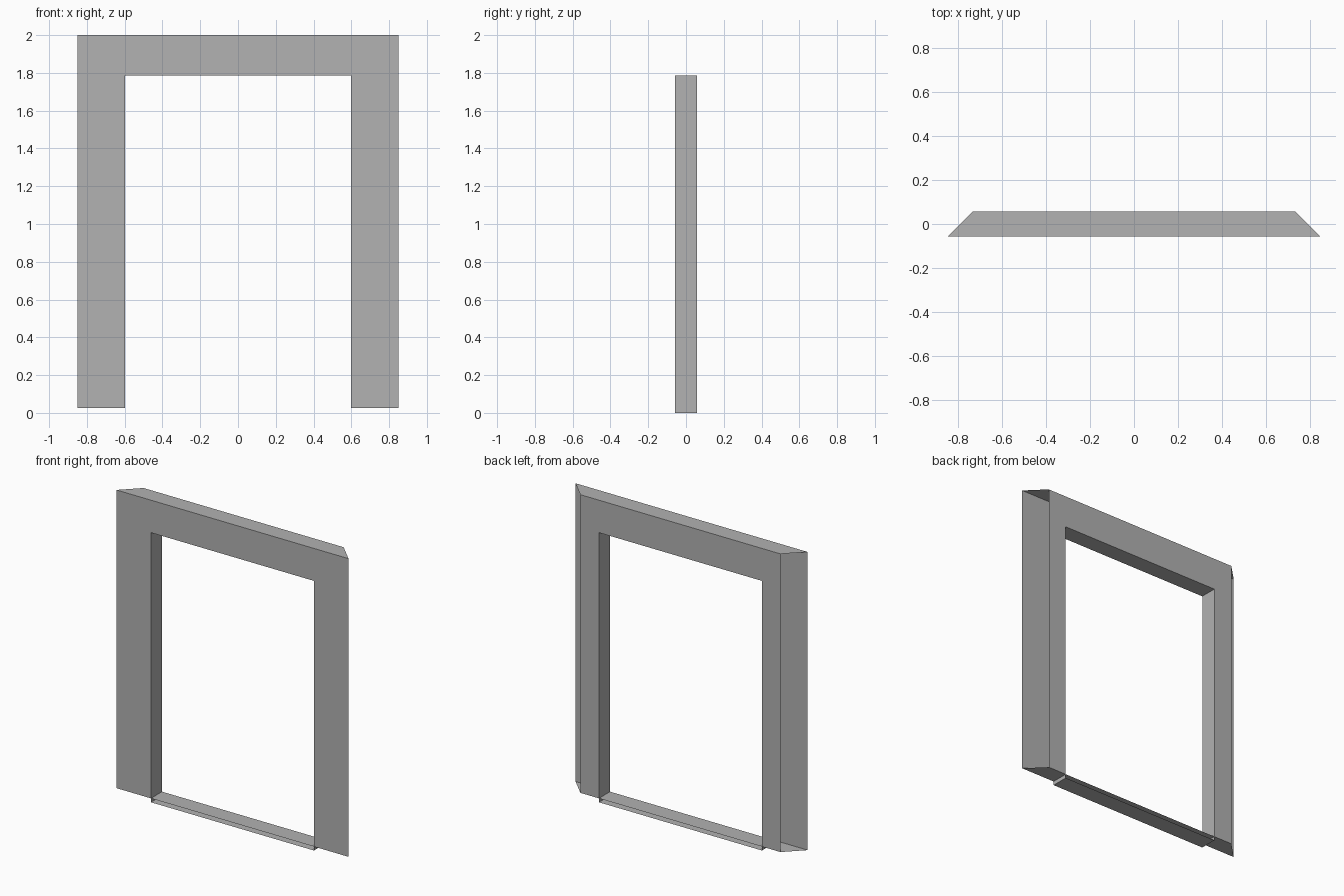
import bpy
import bmesh

if "Cube" in bpy.data.objects:
    bpy.data.objects.remove(bpy.data.objects["Cube"], do_unlink=True)

# Overall sizes
FRONT_HALF, BACK_HALF = 0.85, 0.733   # outer half widths; the ends are mitred
OPEN_HALF, OPEN_TOP = 0.597, 1.785    # doorway
DEPTH = 0.058                         # half thickness
BASE, TOP = 0.026, 2.0                # casing bottom and top

grey = bpy.data.materials.new("mid grey")
grey.use_nodes = True
colour = (0.445, 0.445, 0.445, 1.0)
grey.diffuse_color = colour
grey.node_tree.nodes["Principled BSDF"].inputs["Base Color"].default_value = colour


def sheet(name, polygons):
    """Thin open surface made from a few polygons."""
    bm = bmesh.new()
    for points in polygons:
        bm.faces.new([bm.verts.new(p) for p in points])
    bmesh.ops.remove_doubles(bm, verts=bm.verts, dist=1e-5)
    mesh = bpy.data.meshes.new(name)
    bm.to_mesh(mesh)
    bm.free()
    mesh.materials.append(grey)
    obj = bpy.data.objects.new(name, mesh)
    bpy.context.collection.objects.link(obj)
    return obj


def casing(half, y):
    """Two posts and a header, facing the front."""
    posts = []
    for a, b in ((-half, -OPEN_HALF), (OPEN_HALF, half)):
        posts.append([(a, y, BASE), (b, y, BASE), (b, y, OPEN_TOP), (a, y, OPEN_TOP)])
    header = [(-half, y, OPEN_TOP), (-OPEN_HALF, y, OPEN_TOP), (OPEN_HALF, y, OPEN_TOP),
              (half, y, OPEN_TOP), (half, y, TOP), (-half, y, TOP)]
    return posts + [header]


def cap(z):
    """Mitred horizontal cap, facing up."""
    return [(-FRONT_HALF, -DEPTH, z), (FRONT_HALF, -DEPTH, z),
            (BACK_HALF, DEPTH, z), (-BACK_HALF, DEPTH, z)]


# Front and back casing, open at the mitred ends
sheet("front_casing", casing(FRONT_HALF, -DEPTH))
sheet("back_casing", [p[::-1] for p in casing(BACK_HALF, DEPTH)])

# Caps above the header and across the bottom
sheet("top_cap", [cap(TOP)])
sheet("bottom_cap", [cap(BASE)[::-1]])

# Doorway lining: floor, two jambs and lintel, facing into the opening
ring = [(-OPEN_HALF, 0.0), (OPEN_HALF, 0.0), (OPEN_HALF, OPEN_TOP), (-OPEN_HALF, OPEN_TOP)]
walls = []
for (x0, z0), (x1, z1) in zip(ring, ring[1:] + ring[:1]):
    walls.append([(x0, -DEPTH, z0), (x1, -DEPTH, z1), (x1, DEPTH, z1), (x0, DEPTH, z0)])
sheet("doorway_lining", walls)
